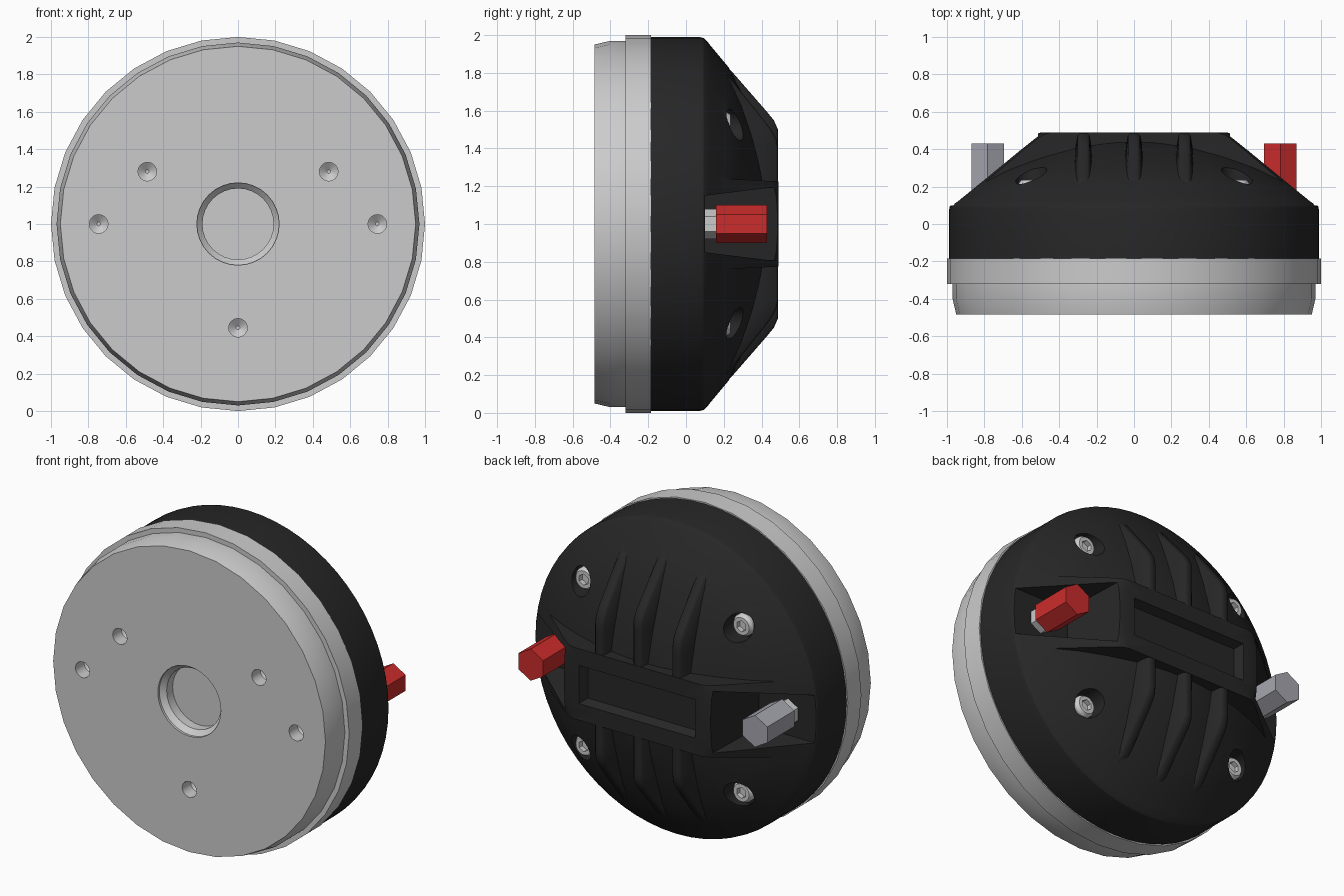
import bpy, bmesh, math
from mathutils import Vector

if "Cube" in bpy.data.objects:
    bpy.data.objects.remove(bpy.data.objects["Cube"])


def material(name, rgb):
    m = bpy.data.materials.new(name)
    m.diffuse_color = (*rgb, 1)
    m.use_nodes = True
    m.node_tree.nodes["Principled BSDF"].inputs["Base Color"].default_value = m.diffuse_color
    return m


BLACK = material("black_plastic", (0.02, 0.02, 0.02))
RED = material("red_plastic", (0.6, 0.025, 0.025))
SLATE = material("slate_plastic", (0.38, 0.38, 0.43))


def finish(name, bm, mat=None):
    bmesh.ops.recalc_face_normals(bm, faces=bm.faces)
    me = bpy.data.meshes.new(name)
    bm.to_mesh(me)
    bm.free()
    ob = bpy.data.objects.new(name, me)
    bpy.context.collection.objects.link(ob)
    if mat:
        me.materials.append(mat)
    return ob


def lathe(name, profile, seg, cx=0, cz=1, mat=None):
    """Revolve (radius, y) points round a y axis through (cx, cz)."""
    bm = bmesh.new()
    rings = []
    for r, y in profile:
        n = seg if r > 0 else 1
        rings.append([bm.verts.new((cx + r * math.sin(2 * math.pi * i / seg), y,
                                    cz + r * math.cos(2 * math.pi * i / seg))) for i in range(n)])
    for a, b in zip(rings, rings[1:]):
        for i in range(seg):
            j = (i + 1) % seg
            vs = [a[i % len(a)], a[j % len(a)], b[j % len(b)], b[i % len(b)]]
            bm.faces.new(list(dict.fromkeys(vs)))
    return finish(name, bm, mat)


def loft(name, sections, mat=None):
    """Closed solid through equal-length vertex loops."""
    bm = bmesh.new()
    loops = [[bm.verts.new(p) for p in s] for s in sections]
    n = len(loops[0])
    for a, b in zip(loops, loops[1:]):
        for i in range(n):
            j = (i + 1) % n
            bm.faces.new((a[i], a[j], b[j], b[i]))
    bm.faces.new(loops[0])
    bm.faces.new(loops[-1])
    return finish(name, bm, mat)


def frustum(name, x0, x1, hz, y, X0, X1, HZ, Y):
    rect = lambda a, b, h, yy: [(a, yy, 1 - h), (b, yy, 1 - h), (b, yy, 1 + h), (a, yy, 1 + h)]
    return loft(name, [rect(x0, x1, hz, y), rect(X0, X1, HZ, Y)])


def boolean(ob, tool, op="DIFFERENCE"):
    m = ob.modifiers.new("bool", "BOOLEAN")
    m.operation, m.solver, m.object = op, "EXACT", tool
    bpy.context.view_layer.objects.active = ob
    bpy.ops.object.modifier_apply(modifier=m.name)
    bpy.data.objects.remove(tool)


def smooth(ob, deg=30):
    bpy.ops.object.select_all(action="DESELECT")
    ob.select_set(True)
    bpy.context.view_layer.objects.active = ob
    bpy.ops.object.shade_smooth_by_angle(angle=math.radians(deg))


def interp(profile, r):
    for (r0, y0), (r1, y1) in zip(profile, profile[1:]):
        if r1 <= r <= r0:
            return y0 + (y1 - y0) * (r - r0) / (r1 - r0)
    return profile[0][1]


# Metal base with throat and mounting holes
base = lathe("metal_base", [(0, -0.485), (0.95, -0.485), (0.97, -0.4), (0.97, -0.32),
                            (1, -0.32), (1, -0.185), (0, -0.185)], 32)
boolean(base, lathe("throat_cut", [(0, -0.6), (0.22, -0.6), (0.22, -0.47), (0.19, -0.44),
                                   (0.19, -0.38), (0, -0.38)], 32))
for x, z in [(-0.485, 1.28), (0.485, 1.28), (-0.745, 1), (0.745, 1), (0, 0.445)]:
    boolean(base, lathe("bolt_cut", [(0, -0.6), (0.05, -0.6), (0.05, -0.4), (0.01, -0.37),
                                     (0, -0.37)], 16, x, z))
smooth(base)

# Cover: shallow cone, plus a raised band standing up to the full cone
LOW = [(0.95, 0.125), (0.83, 0.225), (0.7, 0.293), (0.55, 0.352), (0.4, 0.4), (0.25, 0.435), (0, 0.45)]
FULL = [(0.9, 0.15), (0.83, 0.225), (0.56, 0.46), (0.535, 0.477), (0.5, 0.489), (0, 0.49)]
cover = lathe("rear_cover", [(0, -0.186), (0.99, -0.186), (0.99, 0.07), (0.985, 0.093),
                             (0.97, 0.11)] + LOW, 64, mat=BLACK)
band = lathe("band", [(0, 0.03), (0.9, 0.03)] + FULL, 64, mat=BLACK)
boolean(band, frustum("band_mask", -1.1, 1.1, 0.25, 0, -1.1, 1.1, 0.22, 0.6), "INTERSECT")
boolean(cover, band, "UNION")
boolean(cover, frustum("panel_cut", -0.38, 0.38, 0.10, 0.435, -0.41, 0.41, 0.125, 0.5))
for s in (-1, 1):
    boolean(cover, frustum("terminal_cut", *sorted((0.58 * s, 1.2 * s)), 0.15, 0.1,
                           *sorted((0.5 * s, 1.2 * s)), 0.205, 0.55))

# Screws sunk in round pockets
for sx in (-1, 1):
    for sz in (-1, 1):
        x, z = 0.55 * sx, 1 + 0.525 * sz
        boolean(cover, lathe("screw_cut", [(0, 0.18), (0.083, 0.18), (0.083, 0.6), (0, 0.6)], 24, x, z))
        screw = lathe("screw", [(0, 0.17), (0.068, 0.17), (0.068, 0.215), (0.055, 0.235), (0, 0.235)],
                      24, x, z)
        boolean(screw, lathe("socket_cut", [(0, 0.205), (0.035, 0.205), (0.035, 0.3), (0, 0.3)], 6, x, z))
        smooth(screw)
smooth(cover, 25)

# Cooling ribs running from the band out over the cone
for x in (-0.27, 0, 0.27):
    for s in (-1, 1):
        sections = []
        for i in range(14):
            z = 0.2 + i * 0.05
            r = math.hypot(x, z)
            if r > 0.88:
                break
            top, low = interp(FULL, r) - 0.002, interp(LOW, r) - 0.04
            low = min(low, top - 0.01)
            sections.append([(x - 0.05, low, 1 + s * z), (x - 0.032, top - 0.012, 1 + s * z),
                             (x - 0.02, top, 1 + s * z), (x + 0.02, top, 1 + s * z),
                             (x + 0.032, top - 0.012, 1 + s * z), (x + 0.05, low, 1 + s * z)])
        smooth(loft("cooling_rib", sections, BLACK), 50)

# Binding posts: metal hex nut and coloured hex cap
for s, mat, name in ((1, RED, "red_terminal"), (-1, SLATE, "slate_terminal")):
    lathe(name, [(0, 0.16), (0.1, 0.16), (0.1, 0.43), (0, 0.43)], 6, 0.782 * s, 1, mat)
    lathe("terminal_nut", [(0, 0.09), (0.08, 0.09), (0.08, 0.165), (0, 0.165)], 6, 0.782 * s, 1)
